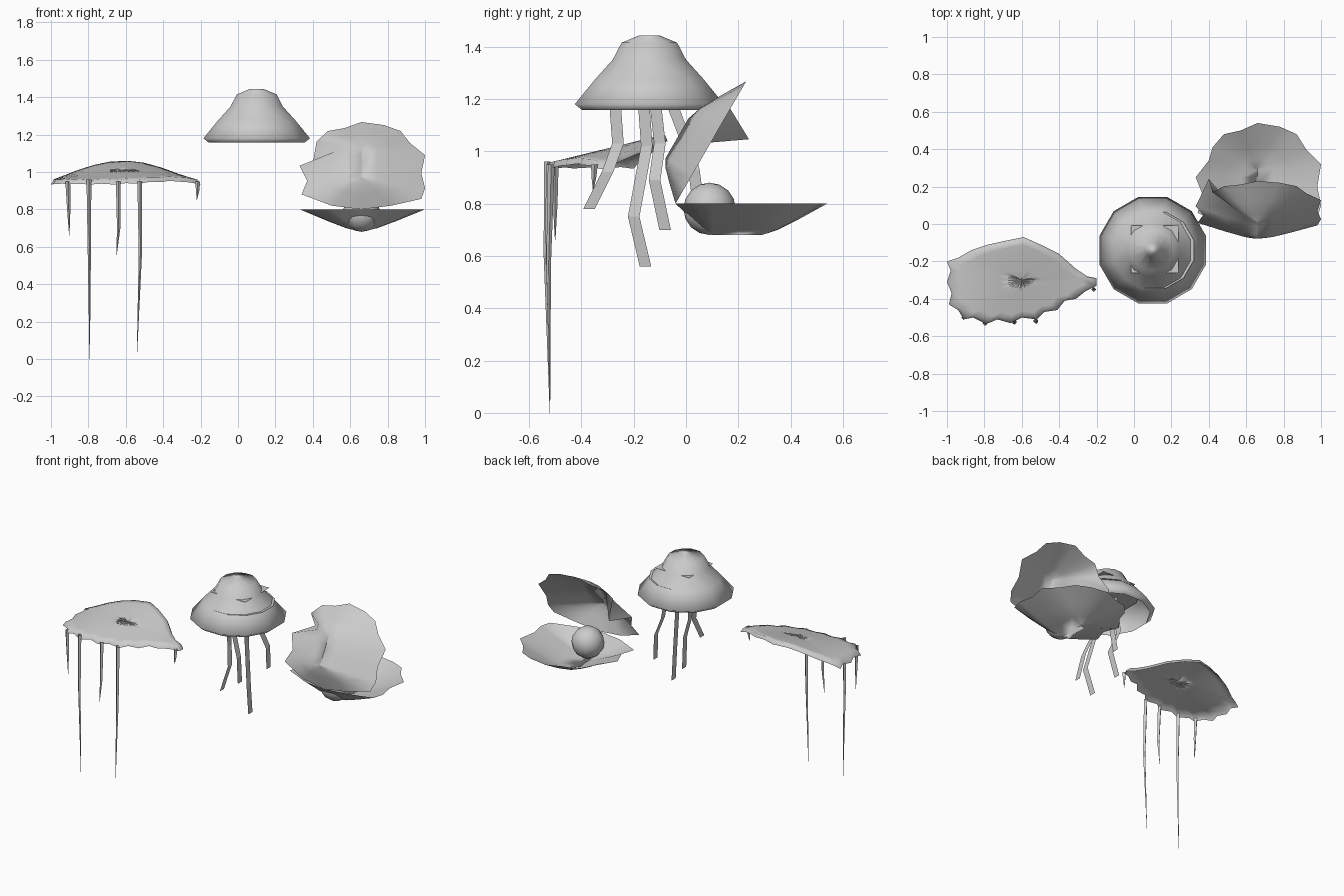
import bpy, math
from mathutils import Vector, Matrix

cube = bpy.data.objects.get("Cube")
if cube:
    bpy.data.objects.remove(cube, do_unlink=True)

grey = bpy.data.materials.new("soft_grey")
grey.use_nodes = True
colour = (0.6, 0.6, 0.6, 1)
grey.diffuse_color = colour
grey.node_tree.nodes["Principled BSDF"].inputs["Base Color"].default_value = colour


def add_mesh(name, verts, faces, smooth=True):
    mesh = bpy.data.meshes.new(name)
    mesh.from_pydata(verts, [], faces)
    mesh.materials.append(grey)
    mesh.polygons.foreach_set("use_smooth", [smooth] * len(mesh.polygons))
    obj = bpy.data.objects.new(name, mesh)
    bpy.context.collection.objects.link(obj)
    return obj


def loft(name, rings, closed=True, cap=False, smooth=True):
    """Skin a list of equally long rings; cap closes the first ring."""
    n = len(rings[0])
    verts = [v for ring in rings for v in ring]
    faces = []
    for r in range(len(rings) - 1):
        for i in range(n if closed else n - 1):
            j = (i + 1) % n
            faces.append((r * n + i, r * n + j, r * n + n + j, r * n + n + i))
    if cap:
        faces.append(tuple(range(n)))
    return add_mesh(name, verts, faces, smooth)


def circle(cx, cy, z, r, n=12, start=15):
    angles = [math.radians(start + 360 * i / n) for i in range(n)]
    return [Vector((cx + r * math.cos(a), cy + r * math.sin(a), z)) for a in angles]


# Bell jellyfish: dome, flared skirt and curled lip
BX, BY = 0.1, -0.14
profile = [(0.04, 1.443), (0.11, 1.415), (0.145, 1.35),
           (0.215, 1.275), (0.295, 1.18), (0.265, 1.157)]
loft("bell", [circle(BX, BY, z, r) for r, z in profile], cap=True)
add_mesh("bell_inner_disc", circle(BX + 0.015, BY, 1.28, 0.212), [tuple(range(12))], False)
add_mesh("bell_inner_square", circle(0.11, -0.135, 1.35, 0.18, 4, 45), [(0, 1, 2, 3)], False)

# Flat ribbon arms hanging under the bell
ribbons = [
    [(0.12, -0.28, 1.3), (0.12, -0.26, 1.03), (0.15, -0.30, 0.92), (0.14, -0.37, 0.78)],
    [(0.18, -0.17, 1.3), (0.17, -0.15, 1.02), (0.22, -0.2, 0.75), (0.2, -0.155, 0.56)],
    [(0.05, -0.13, 1.3), (0.04, -0.1, 1.03), (0.09, -0.12, 0.89), (0.07, -0.08, 0.7)],
    [(0.18, -0.08, 1.25), (0.17, 0.0, 1.04), (0.2, 0.03, 0.93), (0.19, 0.05, 0.78)],
]
for i, path in enumerate(ribbons):
    edges = [[(x, y - 0.022, z), (x, y + 0.022, z)] for x, y, z in path]
    loft(f"ribbon_arm_{i + 1}", edges, closed=False, smooth=False)

# Drifting sail: arched sheet with a ragged rim turned down at the edge
outline = [(-1, -.2), (-.94, -.18), (-.87, -.14), (-.78, -.11), (-.69, -.09), (-.59, -.07),
           (-.5, -.11), (-.4, -.16), (-.31, -.24), (-.25, -.28), (-.2, -.29), (-.2, -.33),
           (-.26, -.36), (-.31, -.4), (-.37, -.41), (-.41, -.46), (-.48, -.47), (-.52, -.51),
           (-.6, -.5), (-.66, -.53), (-.73, -.51), (-.79, -.535), (-.86, -.5), (-.91, -.51),
           (-.94, -.46), (-.99, -.43), (-.975, -.37), (-1, -.31), (-.98, -.25)]


def sail_height(x, y):
    arch = max(0, 1 - ((x + 0.6) / 0.4) ** 2)
    return 0.955 + 0.105 * arch * max(0, min(1, (y + 0.53) / 0.43))


sail_rings = []
for s in (0.03, 0.3, 0.6, 0.82, 0.96):
    pts = [(-0.6 + s * (x + 0.6), -0.3 + s * (y + 0.3)) for x, y in outline]
    sail_rings.append([(x, y, sail_height(x, y)) for x, y in pts])
sail_rings.append([(x, y, sail_height(x, y) - 0.022) for x, y in outline])
loft("sail_sheet", sail_rings, cap=True)

# Tapering stingers under the front rim of the sail
stingers = [
    [(-.91, -.5, .95), (-.905, -.5, .8), (-.902, -.5, .66)],
    [(-.797, -.53, .96), (-.795, -.535, .6), (-.793, -.52, 0)],
    [(-.64, -.52, .95), (-.638, -.53, .7), (-.65, -.53, .55)],
    [(-.525, -.515, .95), (-.522, -.525, .57), (-.54, -.52, .03)],
    [(-.215, -.35, .95), (-.216, -.352, .9), (-.22, -.355, .85)],
]
for i, path in enumerate(stingers):
    widths = (0.013, 0.009, 0.001)
    loft(f"stinger_{i + 1}", [circle(x, y, z, w, 4, 0) for (x, y, z), w in zip(path, widths)],
         smooth=False)

# Scalloped clam: one valve shape used twice about the hinge
HINGE = Vector((0.66, -0.04, 0.8))
rim = [(.66, -.04), (.82, -.015), (.98, .03), (1, .1), (.98, .2), (1, .32), (.92, .4),
       (.87, .48), (.78, .52), (.66, .54), (.57, .5), (.48, .48), (.42, .41), (.4, .34),
       (.33, .25), (.37, .15), (.34, .06), (.5, -.015)]


def valve(name, matrix, lifted=None):
    rings = []
    for t, depth in ((0, 0.12), (0.25, 0.1), (0.55, 0.062), (1, 0)):
        ring = []
        for i, (x, y) in enumerate(rim):
            inner = Vector((0.66, min(max(y, 0.1), 0.29)))
            p = inner.lerp(Vector((x, y)), t)
            lift = 0.12 * t ** 3 if i == lifted else 0
            local = Vector((p.x - HINGE.x, p.y - HINGE.y, lift - depth))
            ring.append(HINGE + matrix @ local)
        rings.append(ring)
    return loft(name, rings, cap=True)


valve("lower_shell", Matrix.Identity(3))
# Mirror the valve, then swing it open
swing = Matrix.Rotation(math.radians(60), 3, 'X')
upper = swing @ Matrix.Diagonal((1, 0.93, -1))
valve("upper_shell", upper, lifted=13)

# Pearl resting in the clam
bpy.ops.mesh.primitive_uv_sphere_add(segments=12, ring_count=8, radius=0.1,
                                     location=(0.66, 0.09, 0.78))
pearl = bpy.context.object
pearl.name = "pearl"
pearl.data.materials.append(grey)
bpy.ops.object.shade_smooth()
